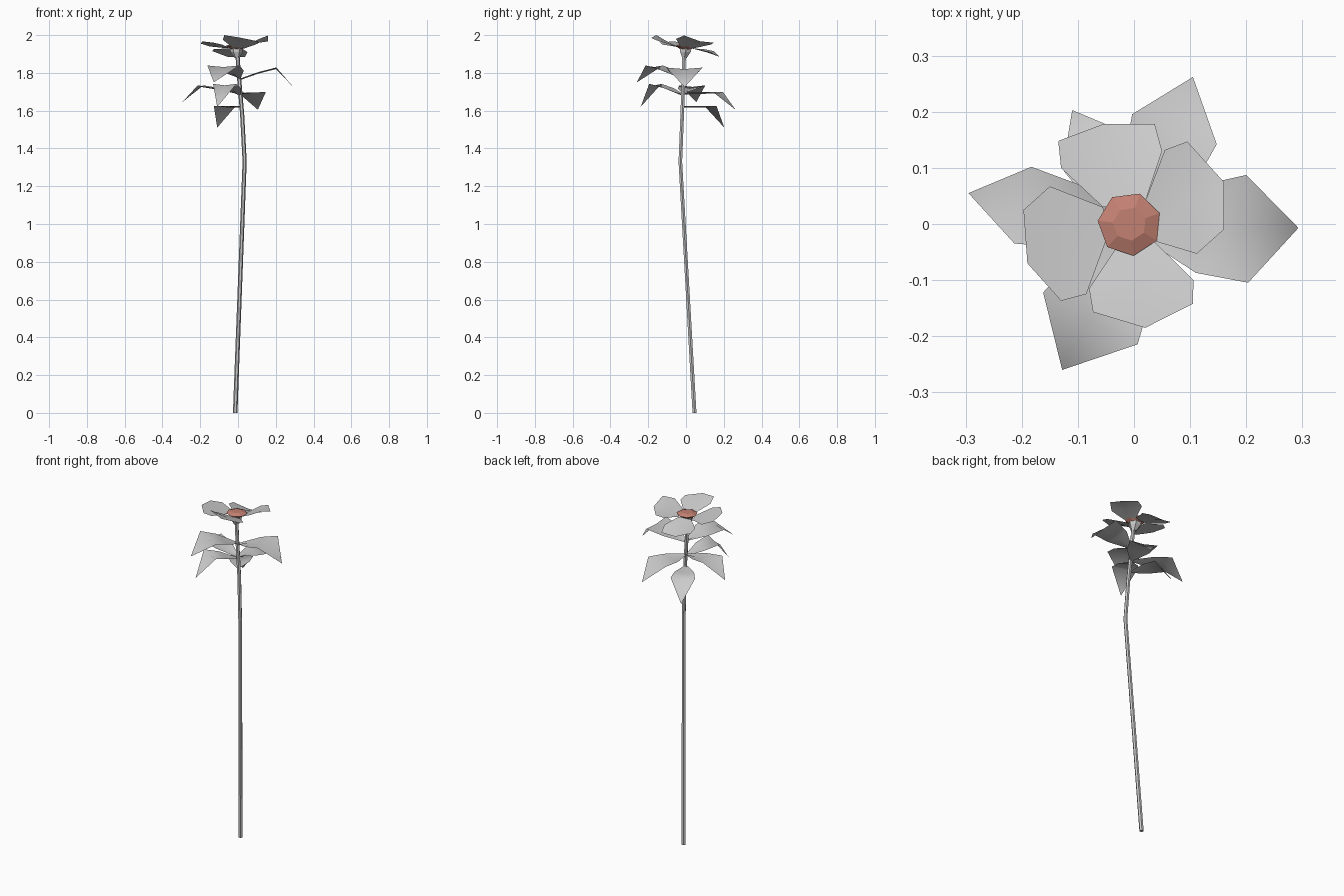
import bpy, math
from mathutils import Vector

if "Cube" in bpy.data.objects:
    bpy.data.objects.remove(bpy.data.objects["Cube"])


def make_mesh(name, verts, faces, smooth=True):
    me = bpy.data.meshes.new(name)
    me.from_pydata(verts, [], faces)
    me.update()
    for p in me.polygons:
        p.use_smooth = smooth
    ob = bpy.data.objects.new(name, me)
    bpy.context.collection.objects.link(ob)
    return ob


def tube(name, rings, sides, turn=0.0):
    """Loft horizontal rings given as (x, y, z, radius)."""
    verts, faces = [], []
    for x, y, z, r in rings:
        for i in range(sides):
            a = turn + 2 * math.pi * i / sides
            verts.append((x + r * math.cos(a), y + r * math.sin(a), z))
    for k in range(len(rings) - 1):
        for i in range(sides):
            j = (i + 1) % sides
            faces.append((k * sides + i, k * sides + j,
                          (k + 1) * sides + j, (k + 1) * sides + i))
    faces.append(tuple(reversed(range(sides))))
    faces.append(tuple(range((len(rings) - 1) * sides, len(rings) * sides)))
    return make_mesh(name, verts, faces, False)


# Bent stem
tube("stem", [(-0.015, 0.045, 0, 0.012), (0.035, -0.03, 1.33, 0.011),
              (0.022, -0.02, 1.58, 0.011), (0.005, -0.013, 1.78, 0.011),
              (-0.003, -0.01, 1.90, 0.011)], 6)

# Cup under the flower
tube("flower_cup", [(-0.005, -0.008, 1.88, 0.014),
                    (-0.008, -0.003, 1.91, 0.032),
                    (-0.008, 0, 1.937, 0.036)], 6)

# Coloured flower centre
centre = tube("flower_centre", [(-0.008, 0, 1.925, 0.03),
                                (-0.008, 0, 1.943, 0.057),
                                (-0.008, 0, 1.953, 0.03)], 7, 0.35)
mat = bpy.data.materials.new("centre_red")
mat.diffuse_color = (0.55, 0.22, 0.17, 1)
mat.use_nodes = True
mat.node_tree.nodes["Principled BSDF"].inputs["Base Color"].default_value = mat.diffuse_color
centre.data.materials.append(mat)

# Petals: rim points running around the outside, fanned from the middle
petals = {
    "petal_back": [(-0.055, 0.03, 1.93), (-0.13, 0.10, 1.925), (-0.135, 0.148, 1.915),
                   (-0.055, 0.178, 1.885), (0.037, 0.178, 1.885), (0.05, 0.13, 1.91),
                   (0.02, 0.04, 1.93)],
    "petal_right": [(0.02, 0.04, 1.93), (0.055, 0.132, 1.95), (0.095, 0.147, 1.96),
                    (0.16, 0.075, 1.967), (0.16, -0.01, 1.998), (0.112, -0.053, 1.98),
                    (0.035, -0.03, 1.94)],
    "petal_front": [(0.035, -0.03, 1.93), (0.106, -0.1, 1.955), (0.105, -0.142, 1.967),
                    (0.02, -0.185, 1.985), (-0.073, -0.157, 2.0), (-0.08, -0.115, 1.975),
                    (-0.03, -0.04, 1.935)],
    "petal_left": [(-0.05, -0.03, 1.935), (-0.085, -0.125, 1.95), (-0.13, -0.137, 1.96),
                   (-0.19, -0.07, 1.967), (-0.197, 0.025, 1.955), (-0.15, 0.067, 1.94),
                   (-0.055, 0.03, 1.93)],
}
for name, rim in petals.items():
    mid = sum((Vector(p) for p in rim), Vector()) / len(rim)
    mid.z -= 0.004
    n = len(rim)
    make_mesh(name, rim + [tuple(mid)], [(i, (i + 1) % n, n) for i in range(n)])


def leaf(name, tip, base_z, row_z, row, half):
    """Arched pointed leaf: narrow base, two wide rows, drooping tip."""
    tip = Vector(tip)
    base = Vector((0.008, -0.012, base_z))
    flat = Vector((tip.x - base.x, tip.y - base.y, 0))
    side = Vector((-flat.y, flat.x, 0)).normalized()
    verts = []
    for t, h, z in ((0.0, 0.008, base_z), (row * 0.52, half * 0.8, base_z * 0.4 + row_z * 0.6),
                    (row, half, row_z)):
        c = base + flat * t
        for s, dz in ((-1, 0.004), (0, -0.004), (1, 0.004)):
            verts.append((c.x + side.x * h * s, c.y + side.y * h * s, z + dz))
    verts.append(tuple(tip))
    faces = []
    for k in (0, 3):
        for i in (0, 1):
            faces.append((k + i, k + i + 3, k + i + 4, k + i + 1))
    faces += [(6, 9, 7), (7, 9, 8)]
    make_mesh(name, verts, faces)


# Leaves in two tiers
leaf("upper_leaf_right", (0.293, -0.007, 1.725), 1.765, 1.824, 0.68, 0.096)
leaf("upper_leaf_front", (-0.128, -0.26, 1.75), 1.77, 1.835, 0.63, 0.096)
leaf("lower_leaf_left", (-0.295, 0.055, 1.645), 1.69, 1.73, 0.68, 0.07)
leaf("lower_leaf_back", (0.105, 0.262, 1.605), 1.69, 1.695, 0.66, 0.08)
leaf("lower_leaf_front", (-0.11, -0.24, 1.62), 1.68, 1.738, 0.66, 0.07)
leaf("lowest_leaf_back", (-0.11, 0.203, 1.51), 1.62, 1.62, 0.66, 0.066)
